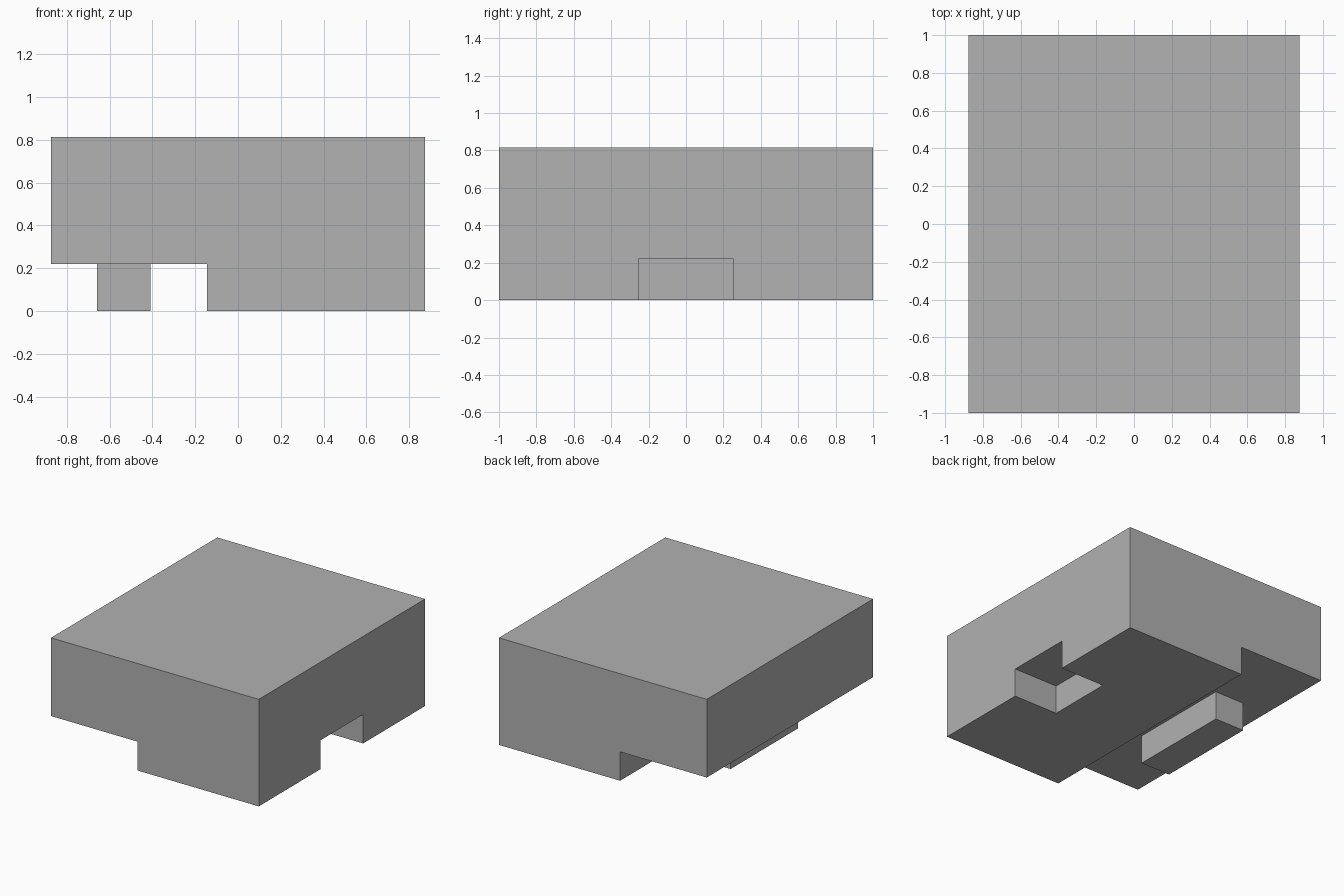
import bpy
import bmesh

# Remove the default cube only
cube = bpy.data.objects.get("Cube")
if cube:
    bpy.data.objects.remove(cube, do_unlink=True)

GREY = (0.445, 0.445, 0.445, 1.0)
grey = bpy.data.materials.new("plain grey")
grey.use_nodes = True
grey.diffuse_color = GREY
grey.node_tree.nodes["Principled BSDF"].inputs["Base Color"].default_value = GREY

HALF_X, HALF_Y, TOP = 0.875, 1.0, 0.815
STEP_X, STEP_Z = -0.145, 0.22      # inner wall and underside of the overhang
NOTCH_X, NOTCH_Y = 0.50, 0.255     # back wall and half width of the side notch


def extrude_profile(name, profile, half_y):
    """Extrude an (x, z) outline along y, centred on y = 0."""
    bm = bmesh.new()
    face = bm.faces.new([bm.verts.new((x, -half_y, z)) for x, z in profile])
    ext = bmesh.ops.extrude_face_region(bm, geom=[face])
    moved = [v for v in ext["geom"] if isinstance(v, bmesh.types.BMVert)]
    bmesh.ops.translate(bm, verts=moved, vec=(0, 2 * half_y, 0))
    bmesh.ops.recalc_face_normals(bm, faces=bm.faces)
    mesh = bpy.data.meshes.new(name)
    bm.to_mesh(mesh)
    bm.free()
    mesh.materials.append(grey)
    obj = bpy.data.objects.new(name, mesh)
    bpy.context.collection.objects.link(obj)
    return obj


def rectangle(x0, x1, z0, z1):
    return [(x0, z0), (x1, z0), (x1, z1), (x0, z1)]


# Main body: block with a full-length overhang on one side
body = extrude_profile("body", [
    (STEP_X, 0), (HALF_X, 0), (HALF_X, TOP),
    (-HALF_X, TOP), (-HALF_X, STEP_Z), (STEP_X, STEP_Z),
], HALF_Y)

# Notch cut into the lower edge of the opposite side
cutter = extrude_profile("notch_cutter",
                         rectangle(NOTCH_X, HALF_X + 0.2, -0.2, STEP_Z), NOTCH_Y)
cutter.hide_render = True
cutter.hide_viewport = True
cutter.display_type = 'WIRE'
cut = body.modifiers.new("side notch", 'BOOLEAN')
cut.operation = 'DIFFERENCE'
cut.solver = 'EXACT'
cut.object = cutter

# Apply the cut so that no helper is left behind
bpy.context.view_layer.objects.active = body
body.select_set(True)
bpy.ops.object.modifier_apply(modifier=cut.name)
bpy.data.objects.remove(cutter, do_unlink=True)

# Support bar standing under the overhang
extrude_profile("support_bar", rectangle(-0.66, -0.41, 0, STEP_Z), 0.405)
